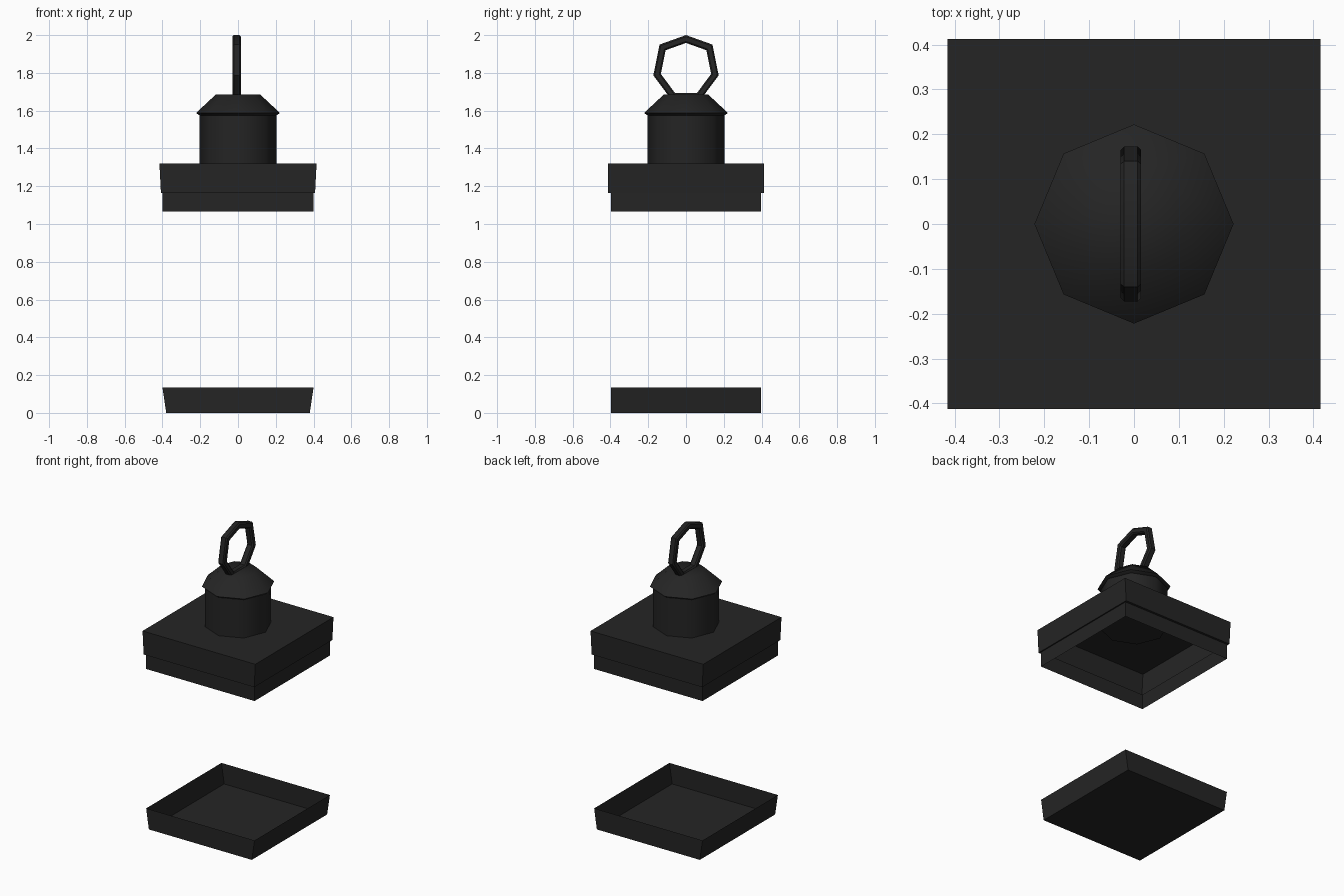
import bpy, bmesh, math

if "Cube" in bpy.data.objects:
    bpy.data.objects.remove(bpy.data.objects["Cube"])

mat = bpy.data.materials.new("black metal")
mat.diffuse_color = (0.018, 0.018, 0.018, 1)
mat.use_nodes = True
mat.node_tree.nodes["Principled BSDF"].inputs["Base Color"].default_value = mat.diffuse_color


def loft(name, rings, closed=False, caps=()):
    """Skin a list of point rings; caps lists ring indices to fill."""
    bm = bmesh.new()
    loops = [[bm.verts.new(p) for p in r] for r in rings]
    n = len(loops[0])
    pairs = list(zip(loops, loops[1:]))
    if closed:
        pairs.append((loops[-1], loops[0]))
    for a, b in pairs:
        for i in range(n):
            j = (i + 1) % n
            bm.faces.new((a[i], a[j], b[j], b[i]))
    for c in caps:
        bm.faces.new(loops[c])
    bmesh.ops.recalc_face_normals(bm, faces=bm.faces)
    me = bpy.data.meshes.new(name)
    bm.to_mesh(me)
    bm.free()
    me.materials.append(mat)
    ob = bpy.data.objects.new(name, me)
    bpy.context.collection.objects.link(ob)
    return ob


def rect(hx, hy, z):
    return [(-hx, -hy, z), (hx, -hy, z), (hx, hy, z), (-hx, hy, z)]


def octagon(r, z):
    return [(r * math.cos(k * math.pi / 4), r * math.sin(k * math.pi / 4), z)
            for k in range(8)]


def smooth(ob, angle):
    bpy.context.view_layer.objects.active = ob
    ob.select_set(True)
    bpy.ops.object.shade_smooth_by_angle(angle=math.radians(angle))
    ob.select_set(False)


# open base tray, thin sheet metal
loft("base_tray", [rect(0.38, 0.397, 0), rect(0.40, 0.397, 0.135)], caps=[0])

# hollow stepped roof, open underneath
loft("roof_shell", [rect(0.40, 0.397, 1.065), rect(0.40, 0.397, 1.165),
                    rect(0.408, 0.412, 1.165), rect(0.416, 0.412, 1.32)], caps=[3])

# eight-sided chimney
smooth(loft("chimney", [octagon(0.204, 1.31), octagon(0.204, 1.59)], caps=[0, 1]), 50)

# flared chimney cap
smooth(loft("chimney_cap", [octagon(0.204, 1.575), octagon(0.222, 1.588),
                            octagon(0.118, 1.685)], caps=[0, 1 + 1]), 50)

# hanging ring: seven corners with a chamfered cross-section
half = [(0.14, 1.95), (0.173, 1.787), (0.075, 1.655)]
corners = [(0, 2.0)] + half + [(-y, z) for y, z in reversed(half)]
section = [(0.0, -0.015), (0.0, 0.015), (0.2, 0.023), (0.8, 0.023),
           (1.0, 0.015), (1.0, -0.015), (0.8, -0.023), (0.2, -0.023)]
cz = 1.82
rings = []
for y, z in corners:
    ring = []
    for t, x in section:
        s = 0.77 + 0.23 * t
        ring.append((x - 0.007, y * s, cz + (z - cz) * s))
    rings.append(ring)
smooth(loft("hanging_ring", rings, closed=True), 40)
